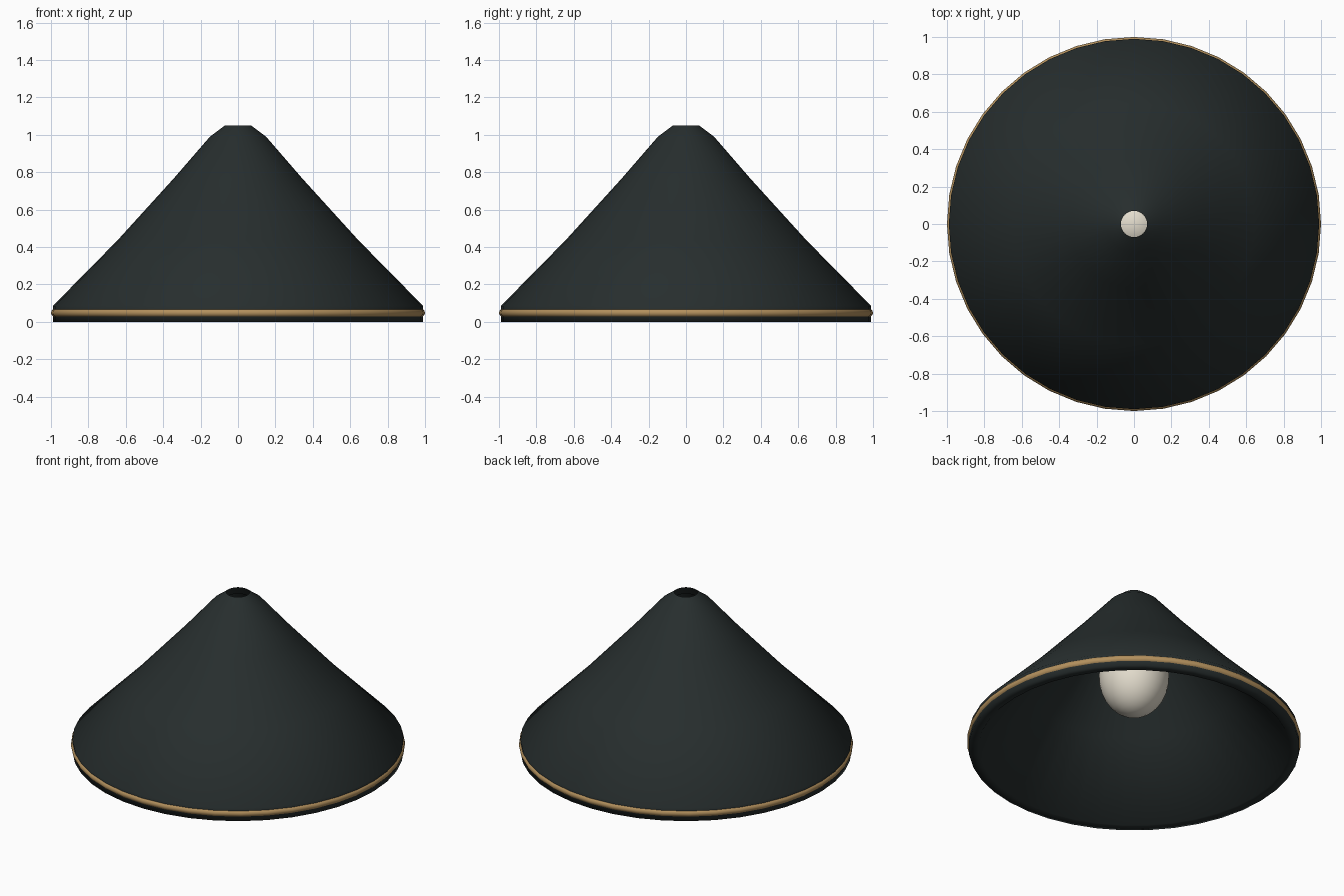
import bpy, bmesh, math

if "Cube" in bpy.data.objects:
    bpy.data.objects.remove(bpy.data.objects["Cube"])

SIDES = 40


def material(name, color):
    m = bpy.data.materials.new(name)
    m.diffuse_color = (*color, 1)
    m.use_nodes = True
    m.node_tree.nodes["Principled BSDF"].inputs["Base Color"].default_value = m.diffuse_color
    return m


def lathe(name, profile, mat, closed):
    """Revolve (radius, z) points around the z axis."""
    bm = bmesh.new()
    rings = []
    for r, z in profile:
        rings.append([bm.verts.new((r * math.cos(2 * math.pi * i / SIDES),
                                    r * math.sin(2 * math.pi * i / SIDES), z))
                      for i in range(SIDES)])
    n = len(rings)
    for k in range(n if closed else n - 1):
        a, b = rings[k], rings[(k + 1) % n]
        for i in range(SIDES):
            j = (i + 1) % SIDES
            bm.faces.new((a[i], b[i], b[j], a[j]))
    for f in bm.faces:
        f.smooth = True
    me = bpy.data.meshes.new(name)
    bm.to_mesh(me)
    bm.free()
    me.materials.append(mat)
    ob = bpy.data.objects.new(name, me)
    bpy.context.collection.objects.link(ob)
    return ob


green = material("dark green enamel", (0.020, 0.027, 0.027))
brass = material("brass", (0.45, 0.28, 0.11))
glass = material("warm white glass", (0.78, 0.73, 0.62))

# Hollow shade: outer wall down to the rim, flat lip, then up the inside
lathe("lamp_shade", [
    (0.07, 1.05), (0.15, 0.99), (0.345, 0.765), (0.645, 0.435), (0.99, 0.085), (0.99, 0.0),
    (0.93, 0.0), (0.59, 0.40), (0.295, 0.735), (0.115, 0.95), (0.07, 1.01),
], green, False)

# Brass trim ring around the rim
lathe("rim_trim", [(0.977 + 0.023 * math.cos(-math.pi * k / 6),
                    0.048 + 0.023 * math.sin(-math.pi * k / 6)) for k in range(12)], brass, True)

# Bulb hanging inside
bpy.ops.mesh.primitive_uv_sphere_add(segments=32, ring_count=16, radius=1,
                                     location=(0, 0, 0.49))
bulb = bpy.context.object
bulb.name = "bulb"
bulb.scale = (0.21, 0.21, 0.26)
bulb.data.materials.append(glass)
bpy.ops.object.shade_smooth()
